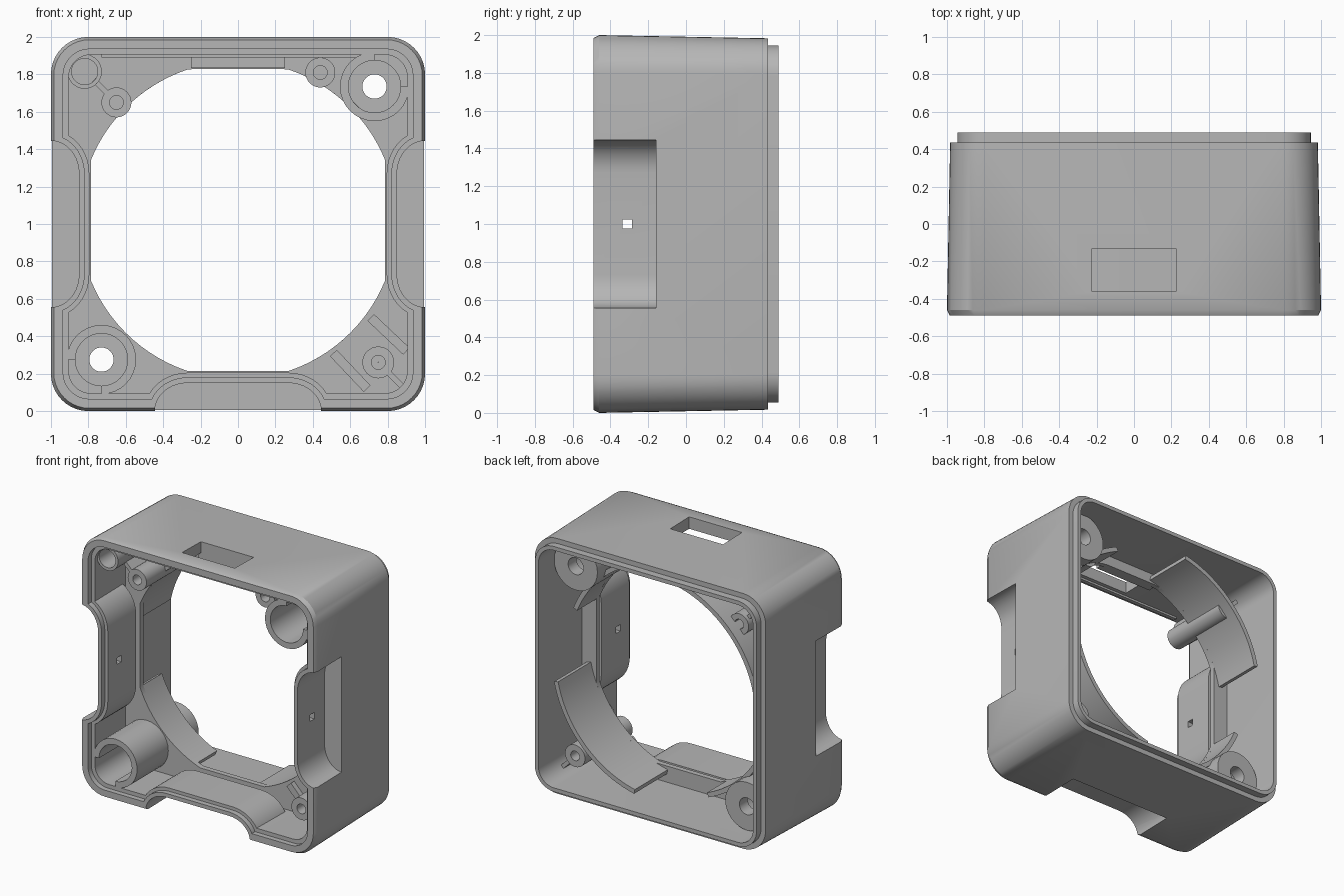
import bpy, bmesh
from math import sin, cos, pi, radians

cube = bpy.data.objects.get("Cube")
if cube:
    bpy.data.objects.remove(cube, do_unlink=True)

grey = bpy.data.materials.new("housing_grey")
grey.use_nodes = True
grey.diffuse_color = (0.47, 0.47, 0.47, 1)
grey.node_tree.nodes["Principled BSDF"].inputs["Base Color"].default_value = (0.47, 0.47, 0.47, 1)


def finish(name, bm):
    bmesh.ops.recalc_face_normals(bm, faces=bm.faces)
    mesh = bpy.data.meshes.new(name)
    bm.to_mesh(mesh)
    bm.free()
    mesh.materials.append(grey)
    obj = bpy.data.objects.new(name, mesh)
    bpy.context.collection.objects.link(obj)
    return obj


def loft(name, loops):
    """Closed ring solid: loops is a list of ([(x, z)], y)."""
    bm = bmesh.new()
    rings = [[bm.verts.new((x, y, z)) for x, z in pts] for pts, y in loops]
    n = len(rings[0])
    for a, b in zip(rings, rings[1:] + rings[:1]):
        for i in range(n):
            j = (i + 1) % n
            bm.faces.new((a[i], a[j], b[j], b[i]))
    return finish(name, bm)


def prism(name, pts, y0, y1):
    bm = bmesh.new()
    a = [bm.verts.new((x, y0, z)) for x, z in pts]
    b = [bm.verts.new((x, y1, z)) for x, z in pts]
    bm.faces.new(a)
    bm.faces.new(b)
    for i in range(len(a)):
        j = (i + 1) % len(a)
        bm.faces.new((a[i], a[j], b[j], b[i]))
    return finish(name, bm)


def box(name, x0, x1, y0, y1, z0, z1):
    return prism(name, [(x0, z0), (x1, z0), (x1, z1), (x0, z1)], y0, y1)


def circle(cx, cz, r, n=32):
    return [(cx + r * cos(2 * pi * i / n), cz + r * sin(2 * pi * i / n)) for i in range(n)]


def rounded_square(h, r, n=10):
    pts = []
    for q, (sx, sz) in enumerate([(1, 1), (-1, 1), (-1, -1), (1, -1)]):
        for i in range(n + 1):
            a = pi / 2 * (q + i / n)
            pts.append((sx * (h - r) + r * cos(a), 1 + sz * (h - r) + r * sin(a)))
    return pts


def tube(name, cx, cz, profile):
    return loft(name, [(circle(cx, cz, r), y) for r, y in profile])


def cut(obj, cutters):
    for c in cutters:
        mod = obj.modifiers.new("cut", 'BOOLEAN')
        mod.operation = 'DIFFERENCE'
        mod.solver = 'EXACT'
        mod.object = c
    bpy.context.view_layer.update()
    deps = bpy.context.evaluated_depsgraph_get()
    mesh = bpy.data.meshes.new_from_object(obj.evaluated_get(deps))
    obj.modifiers.clear()
    obj.data = mesh


def notch_points(grow, start):
    """Scooped recess outline, in (along wall, depth) on the bottom wall."""
    arc = [(0.27 + (0.175 + grow) * cos(a), (0.15 + grow) * sin(a))
           for a in [pi / 2 * i / 10 for i in range(11)]]
    arc = [p for p in arc if p[1] >= start]
    arc = [(arc[0][0], start)] + arc
    return arc + [(-t, d) for t, d in reversed(arc)]


def on_side(pts, side):
    """Turn bottom-wall points onto the bottom, left or right wall."""
    c, s = {"bottom": (1, 0), "left": (0, 1), "right": (0, -1)}[side]
    return [(c * t - s * (d - 1), 1 + s * t + c * (d - 1)) for t, d in pts]


# Outer shell with front chamfer, slight taper and rear lip
shell = loft("shell", [(rounded_square(h, r), y) for h, r, y in [
    (0.985, 0.19, -0.49), (1.0, 0.2, -0.46), (0.983, 0.19, 0.435), (0.945, 0.16, 0.435),
    (0.945, 0.16, 0.49), (0.915, 0.13, 0.49), (0.905, 0.12, -0.45),
    (0.935, 0.14, -0.45), (0.935, 0.14, -0.49)]])

# Scooped recesses in three walls, each with a stepped liner
cutters = []
for side in ("bottom", "left", "right"):
    scoop = prism("scoop_cutter", on_side(notch_points(0, -0.1), side), -0.6, -0.16)
    cutters.append(scoop)
    tools = [scoop]
    if side != "bottom":
        x = 0.85 if side == "left" else -0.85
        pin = box("pin_cutter", x - 0.1, x + 0.1, -0.335, -0.285, 0.975, 1.025)
        tools.append(pin)
        cutters.append(pin)
    for label, grow, front in (("outer", 0.03, -0.49), ("inner", 0.055, -0.45)):
        liner = prism(side + "_recess_liner_" + label, on_side(notch_points(grow, 0.05), side),
                      front, -0.105 if grow > 0.04 else -0.11)
        cut(liner, tools)

# Window through the top wall
window = box("window_cutter", -0.225, 0.225, -0.36, -0.13, 1.8, 2.2)
cut(shell, cutters + [window])
cutters.append(window)

# Inner flange with round opening flattened on four sides
N = 96
inner, outer = [], []
for i in range(N):
    a = 2 * pi * i / N
    c, s = cos(a), sin(a)
    inner.append((max(-0.785, min(0.785, 0.85 * c)), max(0.215, min(1.83, 1.02 + 0.85 * s))))
    k = 0.94 / (abs(c) ** 10 + abs(s) ** 10) ** 0.1
    outer.append((k * c, 1 + k * s))
flange = loft("flange", [(inner, -0.07), (outer, -0.07), (outer, -0.03), (inner, -0.03)])

# Screw towers in two opposite corners, open towards the corner
for name, cx, cz, s in (("upper", 0.73, 1.735, 1), ("lower", -0.73, 0.275, -1)):
    bore = prism("bore_cutter", circle(cx, cz, 0.14), -0.2, 0.1)
    cut(flange, [bore])
    tower = tube(name + "_screw_tower", cx, cz, [
        (0.14, -0.45), (0.185, -0.45), (0.185, 0.3), (0.065, 0.3), (0.065, 0.2), (0.14, 0.2)])
    gap = box("gap_cutter", *sorted((cx, cx + s * 0.3)), -0.6, -0.07, *sorted((cz, cz + s * 0.3)))
    cut(tower, [gap])
    cutters += [bore, gap]

# Small blind screw posts
for name, x, z, r, y0, y1 in (("upper_right", -0.65, 1.65, 0.08, -0.3, 0.28),
                              ("upper_left", 0.44, 1.81, 0.08, -0.3, 0.0),
                              ("lower_left", 0.75, 0.26, 0.085, -0.3, 0.28)):
    tube(name + "_post", x, z, [(0.037, y0), (r, y0), (r, y1), (0.037, y1),
                                (0.037, y1 - 0.15), (0.001, y1 - 0.15),
                                (0.001, y0 + 0.15), (0.037, y0 + 0.15)])
tube("corner_socket", -0.82, 1.815, [(0.07, -0.42), (0.092, -0.42), (0.092, -0.05), (0.07, -0.05)])

# Curved shroud strips behind the flange
for name, start, y1 in (("upper_left", 22, 0.2), ("upper_right", 102, 0.37),
                        ("lower_right", 202, 0.2), ("lower_left", 282, 0.37)):
    span = 66 if y1 > 0.3 else 46
    angles = [radians(start + span * i / 20) for i in range(21)]
    pts = [(0.85 * cos(a), 1.02 + 0.85 * sin(a)) for a in angles]
    pts += [(0.885 * cos(a), 1.02 + 0.885 * sin(a)) for a in reversed(angles)]
    prism(name + "_shroud", pts, -0.05, y1)


# Thin ribs on the flange and beside the posts
def rib(name, x0, z0, x1, z1, w, y0, y1):
    length = ((x1 - x0) ** 2 + (z1 - z0) ** 2) ** 0.5
    ux, uz = -(z1 - z0) / length * w / 2, (x1 - x0) / length * w / 2
    prism(name, [(x0 + ux, z0 + uz), (x1 + ux, z1 + uz), (x1 - ux, z1 - uz), (x0 - ux, z0 - uz)], y0, y1)


rib("lower_flange_rib", 0.51, 0.31, 0.69, 0.12, 0.05, -0.11, -0.05)
rib("side_flange_rib", 0.71, 0.5, 0.9, 0.32, 0.05, -0.11, -0.05)
rib("lower_post_rib", 0.8, 0.21, 0.88, 0.13, 0.03, -0.3, 0.25)
rib("upper_post_rib", -0.7, 1.7, -0.77, 1.77, 0.03, -0.3, 0.25)
box("top_ledge", -0.73, 0.66, -0.42, -0.39, 1.89, 1.92)
box("window_catch", -0.25, 0.25, -0.125, -0.06, 1.835, 1.92)

for c in cutters:
    bpy.data.objects.remove(c, do_unlink=True)

# Smooth curved faces, keep edges sharp
bpy.ops.object.select_all(action='DESELECT')
for obj in bpy.context.scene.objects:
    if obj.type == 'MESH':
        obj.select_set(True)
        bpy.context.view_layer.objects.active = obj
bpy.ops.object.shade_smooth_by_angle(angle=radians(30))
